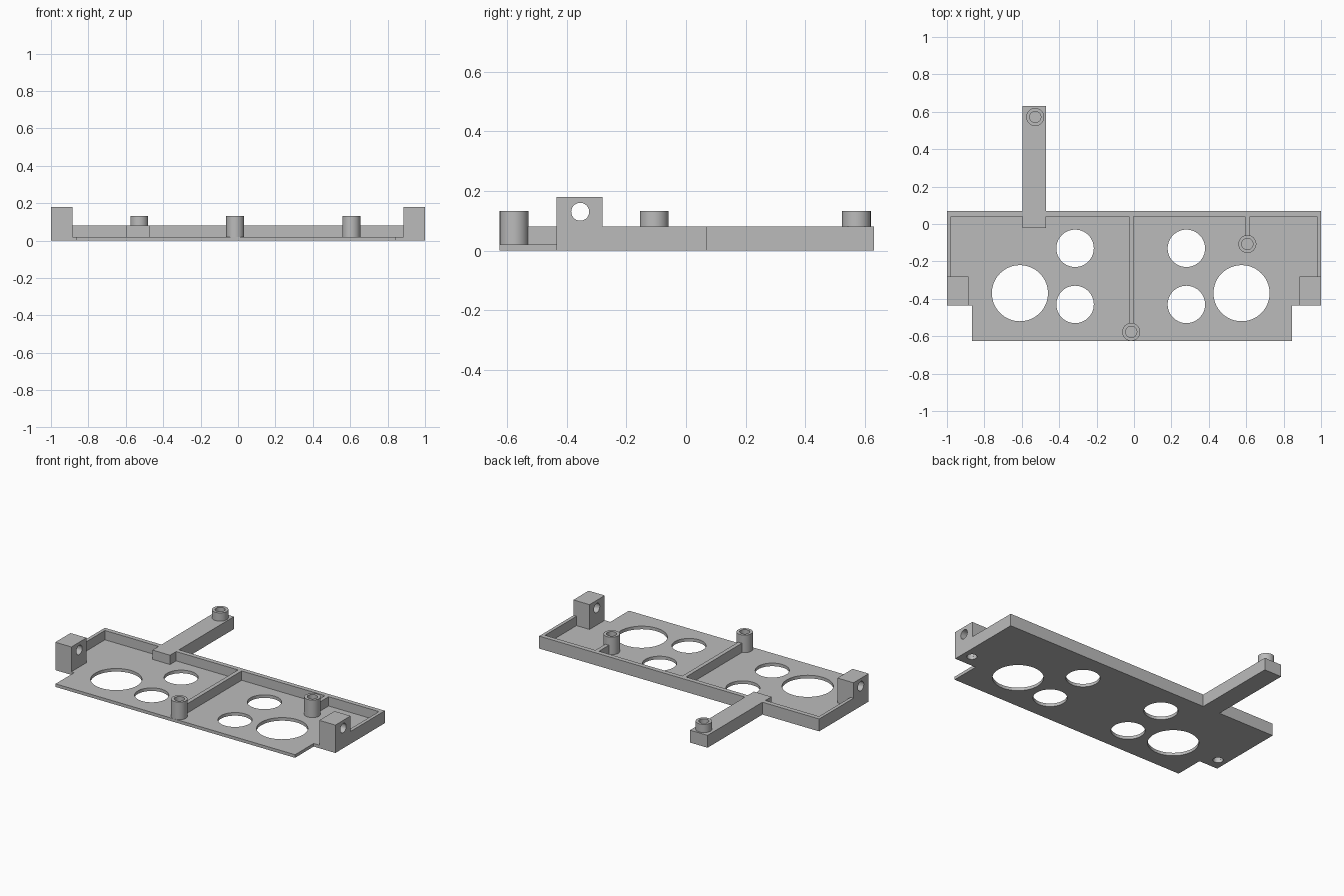
import bpy
import bmesh
import math

cube = bpy.data.objects.get("Cube")
if cube:
    bpy.data.objects.remove(cube, do_unlink=True)

grey = bpy.data.materials.new("plain grey")
grey.use_nodes = True
COLOUR = (0.5, 0.5, 0.5, 1)
grey.diffuse_color = COLOUR
next(n for n in grey.node_tree.nodes if n.type == 'BSDF_PRINCIPLED').inputs["Base Color"].default_value = COLOUR


def extrude(name, outline, z0, z1):
    """Solid prism from a flat outline."""
    bm = bmesh.new()
    face = bm.faces.new([bm.verts.new((x, y, z0)) for x, y in outline])
    grown = bmesh.ops.extrude_face_region(bm, geom=[face])["geom"]
    for v in grown:
        if isinstance(v, bmesh.types.BMVert):
            v.co.z = z1
    bmesh.ops.recalc_face_normals(bm, faces=bm.faces)
    mesh = bpy.data.meshes.new(name)
    bm.to_mesh(mesh)
    bm.free()
    mesh.materials.append(grey)
    obj = bpy.data.objects.new(name, mesh)
    bpy.context.collection.objects.link(obj)
    return obj


def rect(x0, x1, y0, y1):
    return [(x0, y0), (x1, y0), (x1, y1), (x0, y1)]


def circle(x, y, r, n=48):
    return [(x + r * math.cos(math.tau * i / n), y + r * math.sin(math.tau * i / n))
            for i in range(n)]


def cut(obj, cutter):
    cutter.hide_render = True
    mod = obj.modifiers.new("cut", 'BOOLEAN')
    mod.operation = 'DIFFERENCE'
    mod.solver = 'EXACT'
    mod.object = cutter
    bpy.context.view_layer.objects.active = obj
    bpy.ops.object.modifier_apply(modifier=mod.name)
    bpy.data.objects.remove(cutter, do_unlink=True)


def smooth(obj):
    bpy.ops.object.select_all(action='DESELECT')
    obj.select_set(True)
    bpy.context.view_layer.objects.active = obj
    bpy.ops.object.shade_smooth_by_angle(angle=math.radians(30))


FLOOR, RIM, BACK, INNER = 0.02, 0.08, 0.07, 0.04
ARM_L, ARM_R, ARM_END = -0.595, -0.47, 0.63
BLOCK_FRONT, BLOCK_BACK, BLOCK_IN = -0.435, -0.28, 0.885
HOLE_Y, HOLE_Z, BORE = -0.355, 0.13, 0.03

# Floor plate with the arm underside
base = extrude("base_plate", [
    (-0.865, -0.625), (0.845, -0.625), (0.845, BLOCK_FRONT), (1, BLOCK_FRONT),
    (1, BACK), (ARM_R, BACK), (ARM_R, ARM_END), (ARM_L, ARM_END), (ARM_L, BACK),
    (-1, BACK), (-1, BLOCK_FRONT), (-0.865, BLOCK_FRONT)], 0, FLOOR)
holes = [(-0.61, -0.37, 0.15), (0.575, -0.37, 0.15)]
holes += [(x, y, 0.1) for x in (-0.315, 0.28) for y in (-0.13, -0.43)]
holes += [(x, HOLE_Y, BORE) for x in (-0.94, 0.94)]
for x, y, r in holes:
    cut(base, extrude("hole_cutter", circle(x, y, r, 64), -0.1, 0.1))
smooth(base)

# Side and back walls, two ribs and the arm in one outline
extrude("rim_and_arm", [
    (-1, BLOCK_BACK), (-0.978, BLOCK_BACK), (-0.978, INNER), (ARM_L, INNER),
    (ARM_L, -0.022), (ARM_R, -0.022), (ARM_R, INNER),
    (-0.028, INNER), (-0.028, -0.535), (-0.002, -0.535), (-0.002, INNER),
    (0.593, INNER), (0.593, -0.064), (0.619, -0.064), (0.619, INNER),
    (0.978, INNER), (0.978, BLOCK_BACK), (1, BLOCK_BACK),
    (1, BACK), (ARM_R, BACK), (ARM_R, ARM_END), (ARM_L, ARM_END),
    (ARM_L, BACK), (-1, BACK)], FLOOR, RIM)

# Pivot blocks with a cross bore and a bore from below
for side, sx in (("left", 1), ("right", -1)):
    x0, x1 = sorted((sx * BLOCK_IN, sx))
    block = extrude(side + "_pivot_block", rect(x0, x1, BLOCK_FRONT, BLOCK_BACK), FLOOR, 0.18)
    cross = extrude("cross_cutter", circle(0, 0, BORE), -0.2, 0.2)
    cross.rotation_euler.y = math.pi / 2
    cross.location = (sx * 0.94, HOLE_Y, HOLE_Z)
    cut(block, cross)
    cut(block, extrude("bore_cutter", circle(sx * 0.94, HOLE_Y, BORE * 0.98), 0, HOLE_Z))
    smooth(block)

# Hollow screw posts
for name, x, y, z in (("centre", -0.015, -0.577, FLOOR),
                      ("side", 0.606, -0.107, FLOOR),
                      ("arm", -0.528, 0.572, RIM)):
    post = extrude(name + "_screw_post", circle(x, y, 0.048), z, 0.133)
    cut(post, extrude("post_cutter", circle(x, y, BORE), z - 0.05, 0.2))
    smooth(post)
